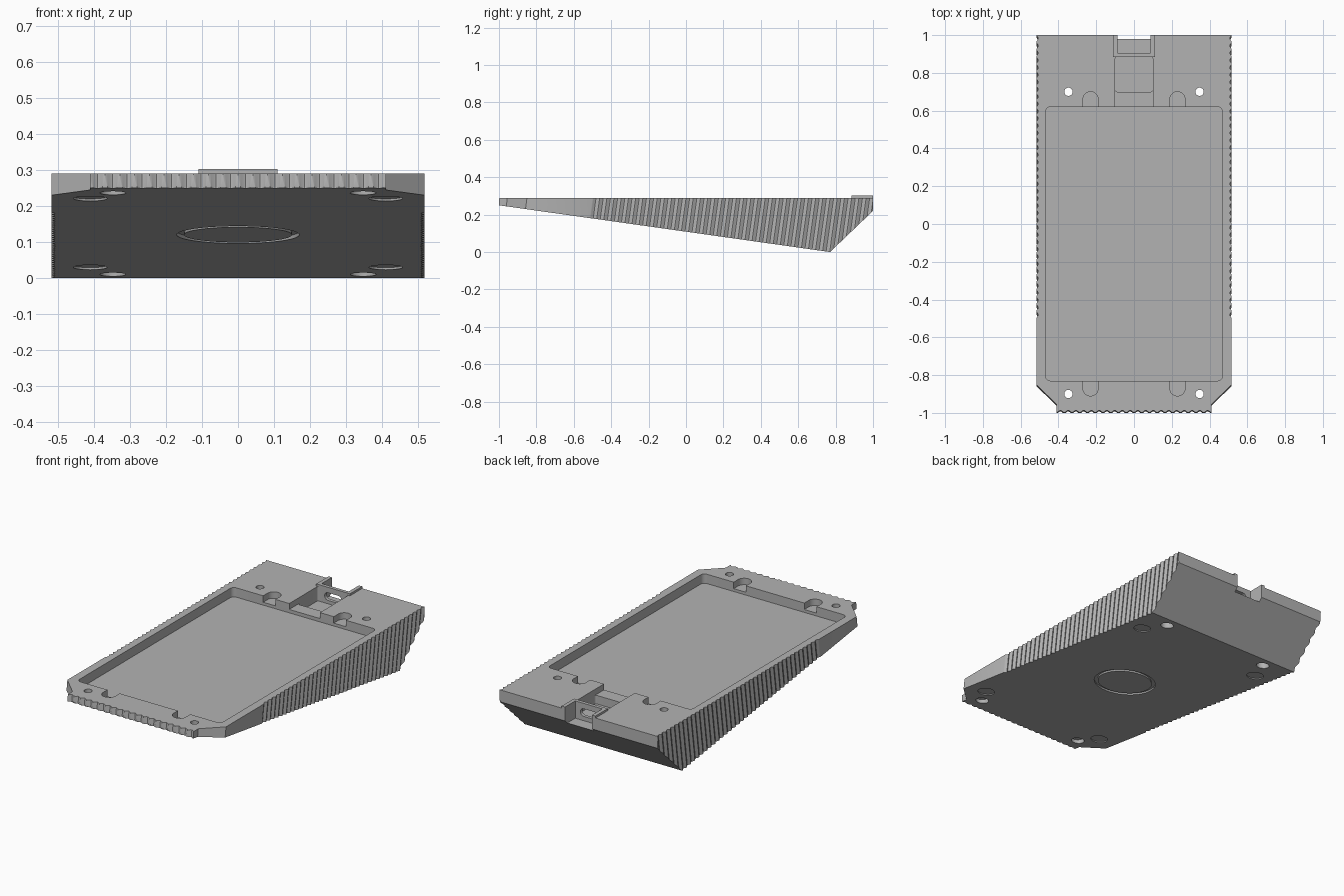
import bpy, bmesh
from math import sin, cos, pi, radians, atan2
from mathutils import Matrix, Vector

if "Cube" in bpy.data.objects:
    bpy.data.objects.remove(bpy.data.objects["Cube"])

TOP, FLOOR = 0.29, 0.235
SLOPE = 0.25 / 1.77                      # tilt of the underside

grey = bpy.data.materials.new("mid_grey")
grey.use_nodes = True
grey.diffuse_color = (0.45, 0.45, 0.45, 1)
grey.node_tree.nodes["Principled BSDF"].inputs["Base Color"].default_value = grey.diffuse_color


def prism(name, outline, low, high):
    """Solid between two 3D copies of a 2D outline, placed by the functions low and high."""
    bm = bmesh.new()
    a = [bm.verts.new(low(u, v)) for u, v in outline]
    b = [bm.verts.new(high(u, v)) for u, v in outline]
    bm.faces.new(a)
    bm.faces.new(b)
    for i in range(len(a)):
        j = (i + 1) % len(a)
        bm.faces.new((a[i], a[j], b[j], b[i]))
    bmesh.ops.recalc_face_normals(bm, faces=bm.faces)
    mesh = bpy.data.meshes.new(name)
    bm.to_mesh(mesh)
    bm.free()
    mesh.materials.append(grey)
    ob = bpy.data.objects.new(name, mesh)
    bpy.context.collection.objects.link(ob)
    return ob


def upright(name, outline, z0, z1):
    return prism(name, outline, lambda x, y: (x, y, z0), lambda x, y: (x, y, z1))


def rounded(x0, x1, y0, y1, r, n=5):
    """Rectangle outline with rounded corners."""
    pts = []
    for k, (cx, cy) in enumerate(((x1 - r, y1 - r), (x0 + r, y1 - r), (x0 + r, y0 + r), (x1 - r, y0 + r))):
        for i in range(n + 1):
            t = (k + i / n) * pi / 2
            pts.append((cx + r * cos(t), cy + r * sin(t)))
    return pts


def circle(x, y, r, n=28):
    return [(x + r * cos(2 * pi * i / n), y + r * sin(2 * pi * i / n)) for i in range(n)]


def box(x0, x1, y0, y1):
    return [(x0, y0), (x1, y0), (x1, y1), (x0, y1)]


def combine(target, tool, operation="DIFFERENCE"):
    mod = target.modifiers.new(operation, "BOOLEAN")
    mod.operation, mod.object, mod.solver = operation, tool, "EXACT"
    bpy.context.view_layer.objects.active = target
    bpy.ops.object.modifier_apply(modifier=mod.name)
    bpy.data.objects.remove(tool)


def ribs(start, end, count, depth):
    """Points of a ribbed line from start to end, grooves cut to the left of travel."""
    s, e = Vector(start), Vector(end)
    side = Vector((s.y - e.y, e.x - s.x)).normalized()
    return [tuple(s.lerp(e, i / (6 * count)) + side * depth * (0.5 - 0.5 * cos(i * pi / 3)))
            for i in range(6 * count + 1)]


# Outline with ribbed sides and front, swept square to the underside
right_side = ribs((0.517, -0.5), (0.517, 1.04), 40, 0.01)
outline = ribs((-0.41, -0.998), (0.41, -0.998), 20, 0.012)
outline += [(0.41, -0.955), (0.517, -0.85)] + right_side
outline += [(-x, y) for x, y in reversed(right_side)] + [(-0.517, -0.85), (-0.41, -0.955)]
body = prism("wedge_body", outline,
             lambda x, y: (x, y - SLOPE * (TOP + 0.05), -0.05),
             lambda x, y: (x, y + SLOPE * 0.05, TOP + 0.05))

# Trim to the wedge side profile
profile = [(-1, TOP), (-1, 0.25), (0.77, 0), (1, 0.22), (1, TOP)]
combine(body, prism("side_profile", profile,
                    lambda y, z: (-0.7, y, z), lambda y, z: (0.7, y, z)), "INTERSECT")

# Main tray pocket
combine(body, upright("pocket", rounded(-0.468, 0.468, -0.83, 0.62, 0.025), FLOOR, 0.4))

# Finger notches at both ends of the pocket
for x in (-0.23, 0.23):
    for y0, y1 in ((0.55, 0.70), (-0.91, -0.76)):
        combine(body, upright("notch", rounded(x - 0.04, x + 0.04, y0, y1, 0.039, 8), 0.252, 0.4))

# Cable channel: shallow shelf, deeper bay, then the socket slot open to the rear
combine(body, upright("shelf", box(-0.10, 0.10, 0.55, 0.72), 0.255, 0.4))
combine(body, upright("bay", rounded(-0.10, 0.10, 0.70, 0.885, 0.012), 0.205, 0.4))

# Raised collar around the socket
combine(body, upright("collar", box(-0.11, 0.11, 0.885, 1.0), 0.25, 0.302), "UNION")
combine(body, upright("slot", box(-0.088, 0.088, 0.905, 1.1), 0.2, 0.4))
combine(body, prism("plug_opening", rounded(-0.055, 0.055, 0.225, 0.27, 0.022),
                    lambda x, z: (x, 0.87, z), lambda x, z: (x, 0.93, z)))

# Screw holes with counterbores from below
for x in (-0.347, 0.347):
    for y, seat in ((0.70, 0.22), (-0.90, 0.262)):
        combine(body, upright("screw_hole", circle(x, y, 0.022), -0.1, 0.4))
        combine(body, upright("counterbore", circle(x, y, 0.036), -0.1, seat))


def under(y):
    return 0.25 - (y + 1) * SLOPE


def sunk(name, points, depth):
    """Cutter that follows the sloped underside to an even depth."""
    return prism(name, points, lambda x, y: (x, y, under(y) - 0.05),
                 lambda x, y: (x, y, under(y) + depth))


# Foot recesses and round badge recess on the underside
for x in (-0.41, 0.41):
    for y in (-0.79, 0.56):
        combine(body, sunk("foot_recess", circle(x, y, 0.047), 0.006))
ring = sunk("badge_ring", circle(0, -0.08, 0.17, 48), 0.01)
combine(ring, prism("badge_core", circle(0, -0.08, 0.15, 48),
                    lambda x, y: (x, y, -0.2), lambda x, y: (x, y, 0.4)))
combine(body, ring)

# Smooth the curved walls, keep the hard edges
bpy.ops.object.select_all(action="DESELECT")
body.select_set(True)
bpy.context.view_layer.objects.active = body
bpy.ops.object.shade_smooth_by_angle(angle=radians(30))
